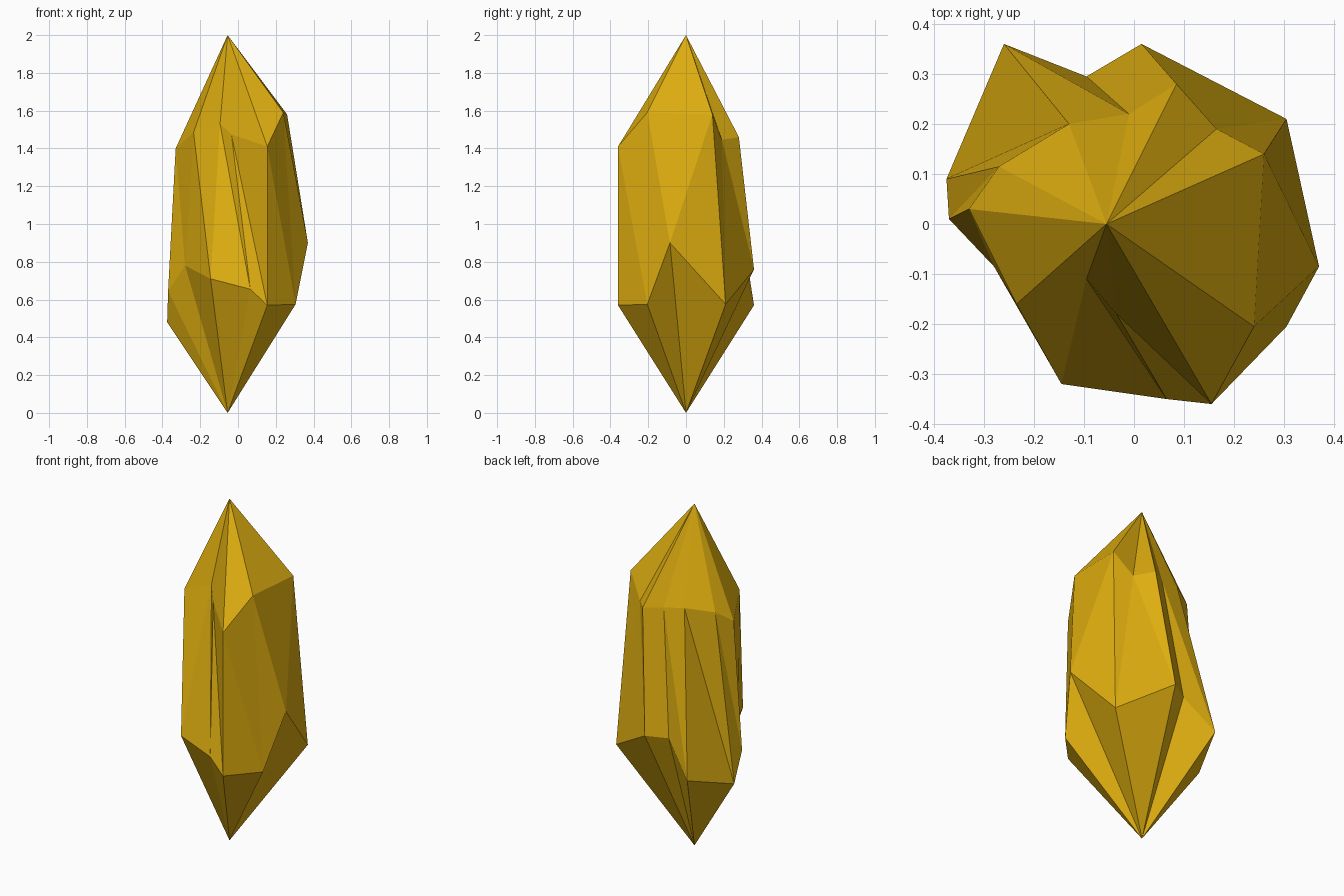
import bpy, bmesh

if "Cube" in bpy.data.objects:
    bpy.data.objects.remove(bpy.data.objects["Cube"])

# Girdle points of the cut crystal, counter-clockwise from the front right
UPPER = [(.155, -.36, 1.41), (.24, -.205, 1.59), (.26, .14, 1.58), (.165, .19, 1.445),
         (.085, .28, 1.46), (-.01, .22, 1.465), (-.13, .20, 1.485), (-.27, .115, 1.465),
         (-.33, .03, 1.40), (-.235, -.16, 1.485), (-.095, -.11, 1.53), (-.035, -.18, 1.475)]
LOWER = [(.155, -.36, .57), (.305, -.205, .575), (.37, -.085, .90), (.305, .21, .575),
         (.015, .36, .76), (-.095, .295, .75), (-.26, .36, .57), (-.375, .09, .48),
         (-.37, .01, .645), (-.28, -.085, .78), (-.145, -.32, .71), (.065, -.35, .655)]

amber = bpy.data.materials.new("amber_gold")
amber.diffuse_color = (.73, .42, .005, 1)
amber.use_nodes = True
amber.node_tree.nodes["Principled BSDF"].inputs["Base Color"].default_value = amber.diffuse_color

bm = bmesh.new()
tip = bm.verts.new((-.055, 0, 2))
base = bm.verts.new((-.055, 0, 0))
up = [bm.verts.new(p) for p in UPPER]
lo = [bm.verts.new(p) for p in LOWER]

for i in range(len(up)):
    j = (i + 1) % len(up)
    bm.faces.new((tip, up[i], up[j]))      # pointed crown
    bm.faces.new((up[i], lo[j], up[j]))    # long side facets
    bm.faces.new((up[i], lo[i], lo[j]))
    bm.faces.new((base, lo[j], lo[i]))     # pointed foot

bmesh.ops.recalc_face_normals(bm, faces=bm.faces)
mesh = bpy.data.meshes.new("crystal")
bm.to_mesh(mesh)
bm.free()
mesh.materials.append(amber)
crystal = bpy.data.objects.new("crystal", mesh)
bpy.context.collection.objects.link(crystal)
